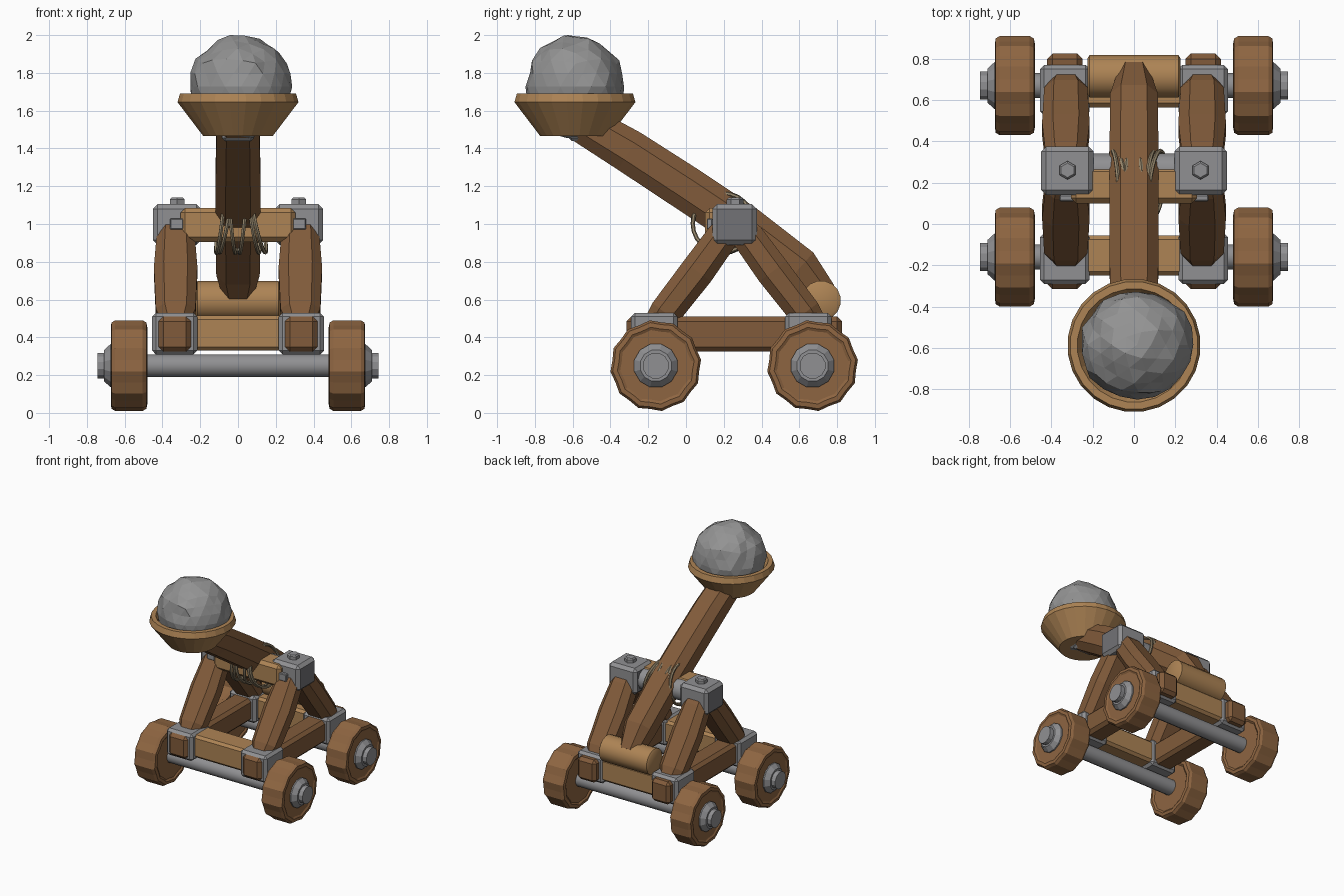
import bpy
import bmesh
import math
import random
from mathutils import Vector, Matrix

if "Cube" in bpy.data.objects:
    bpy.data.objects.remove(bpy.data.objects["Cube"])


def material(name, rgb):
    m = bpy.data.materials.new(name)
    m.use_nodes = True
    m.diffuse_color = (*rgb, 1)
    m.node_tree.nodes["Principled BSDF"].inputs["Base Color"].default_value = (*rgb, 1)
    return m


LIGHT = material("light wood", (0.42, 0.23, 0.09))
MID = material("wheel wood", (0.27, 0.13, 0.053))
BEAM = material("beam wood", (0.22, 0.105, 0.043))
METAL = material("grey metal", (0.28, 0.28, 0.29))
DARK = material("dark metal", (0.17, 0.17, 0.18))
STONE = material("grey stone", (0.29, 0.29, 0.29))
ROPE = material("rope", (0.30, 0.24, 0.15))


def finish(bm, name, mats, mirror=False, smooth=False):
    """Turn a bmesh into an object, optionally mirrored across x."""
    bmesh.ops.recalc_face_normals(bm, faces=bm.faces)
    mesh = bpy.data.meshes.new(name)
    bm.to_mesh(mesh)
    bm.free()
    ob = bpy.data.objects.new(name, mesh)
    bpy.context.collection.objects.link(ob)
    for m in mats:
        mesh.materials.append(m)
    if mirror:
        ob.modifiers.new("mirror", "MIRROR")
    if smooth:
        bpy.ops.object.select_all(action="DESELECT")
        ob.select_set(True)
        bpy.context.view_layer.objects.active = ob
        bpy.ops.object.shade_smooth_by_angle(angle=math.radians(35))
    return ob


def box(name, lo, hi, mats, bevel=0.02, mirror=False):
    lo, hi = Vector(lo), Vector(hi)
    bm = bmesh.new()
    bmesh.ops.create_cube(bm, size=1)
    bmesh.ops.scale(bm, vec=hi - lo, verts=bm.verts)
    bmesh.ops.translate(bm, vec=(lo + hi) / 2, verts=bm.verts)
    bmesh.ops.bevel(bm, geom=bm.edges[:], offset=bevel, segments=1, affect="EDGES")
    return finish(bm, name, mats, mirror)


def loft(rings):
    """Skin rings of points and cap both ends."""
    bm = bmesh.new()
    loops = [[bm.verts.new(p) for p in ring] for ring in rings]
    n = len(loops[0])
    for a, b in zip(loops, loops[1:]):
        for i in range(n):
            j = (i + 1) % n
            bm.faces.new((a[i], a[j], b[j], b[i]))
    bm.faces.new(loops[0])
    bm.faces.new(loops[-1])
    return bm


def lathe(name, profile, center, axis, sides, mats, mirror=False, scallop=0, smooth=False):
    """Spin (radius, offset) points about the x or z axis through center."""
    rings = []
    for r, h in profile:
        ring = []
        for i in range(sides):
            a = math.tau * (i + 0.5) / sides
            rr = r * (1 - scallop * (i % 2))
            u, v = rr * math.cos(a), rr * math.sin(a)
            ring.append(Vector(center) + Vector((h, u, v) if axis == "x" else (u, v, h)))
        rings.append(ring)
    return finish(loft(rings), name, mats, mirror, smooth)


def beam(name, x, path, mats, mirror=False):
    """Eight-sided timber along (y, z, half width, half thickness) stations."""
    octagon = [(1, .45), (.55, 1), (-.55, 1), (-1, .45), (-1, -.45), (-.55, -1), (.55, -1), (1, -.45)]
    rings = []
    for i, (y, z, w, t) in enumerate(path):
        a, b = path[max(i - 1, 0)], path[min(i + 1, len(path) - 1)]
        d = Vector((b[0] - a[0], b[1] - a[1])).normalized()
        rings.append([(x + u * w, y - d.y * v * t, z + d.x * v * t) for u, v in octagon])
    return finish(loft(rings), name, mats, mirror)


# Wheels, hubs and axles
for end, y in (("front", -0.16), ("rear", 0.67)):
    c = (0, y, 0.25)
    lathe(end + "_axle", [(0.062, -0.5), (0.062, 0.5)], c, "x", 12, [METAL], smooth=True)
    lathe(end + "_wheel", [(0.19, 0.49), (0.205, 0.48), (0.23, 0.485), (0.242, 0.505), (0.242, 0.65),
                           (0.23, 0.67), (0.205, 0.673), (0.19, 0.665)],
          c, "x", 24, [MID], True, scallop=0.045)
    lathe(end + "_hub", [(0.118, 0.66), (0.118, 0.675), (0.085, 0.71), (0.07, 0.71), (0.07, 0.745)],
          c, "x", 12, [METAL], True)

# Base frame
box("side_beam", (0.25, -0.315, 0.325), (0.42, 0.825, 0.51), [BEAM], 0.025, True)
for end, y in (("front", -0.29), ("rear", 0.525)):
    box(end + "_bracket", (0.215, y, 0.31), (0.455, y + 0.245, 0.53), [METAL], 0.02, True)
    box(end + "_crossbeam", (-0.25, y + 0.04, 0.33), (0.25, y + 0.235, 0.515), [LIGHT], 0.02)
lathe("rear_roller", [(0.09, -0.225), (0.105, -0.215), (0.105, 0.215), (0.09, 0.225)],
      (0, 0.715, 0.595), "x", 16, [LIGHT], smooth=True)

# A-frame struts, leaning together under the pivot blocks
for end, s in (("front", -1), ("rear", 1)):
    stations = [(0.42, 0.46, 0.07, 0.07), (0.37, 0.53, 0.105, 0.085), (0.20, 0.75, 0.115, 0.09),
                (0.07, 0.93, 0.10, 0.085), (0.02, 1.0, 0.08, 0.07)]
    beam(end + "_strut", 0.33, [(0.26 + s * y, z, w, t) for y, z, w, t in stations], [BEAM], True)

# Pivot blocks with darker cheeks, bolts and shaft
block = box("pivot_block", (0.195, 0.14, 0.89), (0.45, 0.375, 1.105), [METAL, DARK], 0.025, True)
for p in block.data.polygons:
    p.material_index = int(abs(p.normal.x) > 0.9)
lathe("block_bolt", [(0.045, 1.09), (0.045, 1.13), (0.035, 1.14)], (0.322, 0.26, 0), "z", 6, [METAL], True)
lathe("pivot_shaft", [(0.085, -0.25), (0.085, 0.25)], (0, 0.26, 0.995), "x", 12, [METAL], smooth=True)
box("pivot_crossbar", (-0.305, 0.10, 0.905), (0.305, 0.28, 1.085), [LIGHT], 0.025)
box("crossbar_pin", (0.29, 0.11, 0.97), (0.36, 0.14, 1.03), [METAL], 0.005, True)

# Throwing arm
beam("throwing_arm", 0, [(-0.62, 1.575, 0.11, 0.10), (-0.3, 1.385, 0.117, 0.115), (0, 1.19, 0.119, 0.118),
                         (0.3, 0.99, 0.119, 0.118), (0.6, 0.765, 0.115, 0.112), (0.72, 0.62, 0.075, 0.085)],
     [BEAM])
box("bowl_bracket", (-0.085, -0.62, 1.44), (0.085, -0.37, 1.545), [METAL], 0.015)

# Rope lashing
for k, (x, lean) in enumerate([(-0.095, 0.12), (-0.07, 0.18), (-0.03, -0.1), (0.025, 0.1),
                               (0.085, -0.16), (0.11, -0.22)]):
    turn = Matrix.Rotation(lean, 4, "Y") @ Matrix.Rotation(lean * 0.5, 4, "Z")
    rings = []
    steps, major, minor = 24, 0.16, 0.011
    for i in range(steps + 1):
        a = math.tau * i / steps
        ring = []
        for j in range(6):
            b = math.tau * j / 6
            r = major + minor * math.cos(b)
            p = turn @ Vector((minor * math.sin(b), r * math.cos(a), r * math.sin(a)))
            ring.append(p + Vector((x, 0.195, 1.005)))
        rings.append(ring)
    finish(loft(rings), "rope_loop_%d" % (k + 1), [ROPE], smooth=True)

# Bowl and boulder
lathe("bowl", [(0.185, 1.465), (0.323, 1.645), (0.31, 1.69), (0.275, 1.69), (0.22, 1.6)],
      (0, -0.588, 0), "z", 24, [LIGHT])
random.seed(4)
bm = bmesh.new()
bmesh.ops.create_icosphere(bm, subdivisions=3, radius=1)
for v in bm.verts:
    v.co *= random.uniform(0.95, 1.03)
    v.co = Vector((v.co.x * 0.275 + 0.015, v.co.y * 0.265 - 0.585, v.co.z * 0.275 + 1.72))
top = max(v.co.z for v in bm.verts)
for v in bm.verts:
    v.co.z += 2.0 - top
finish(bm, "boulder", [STONE])
